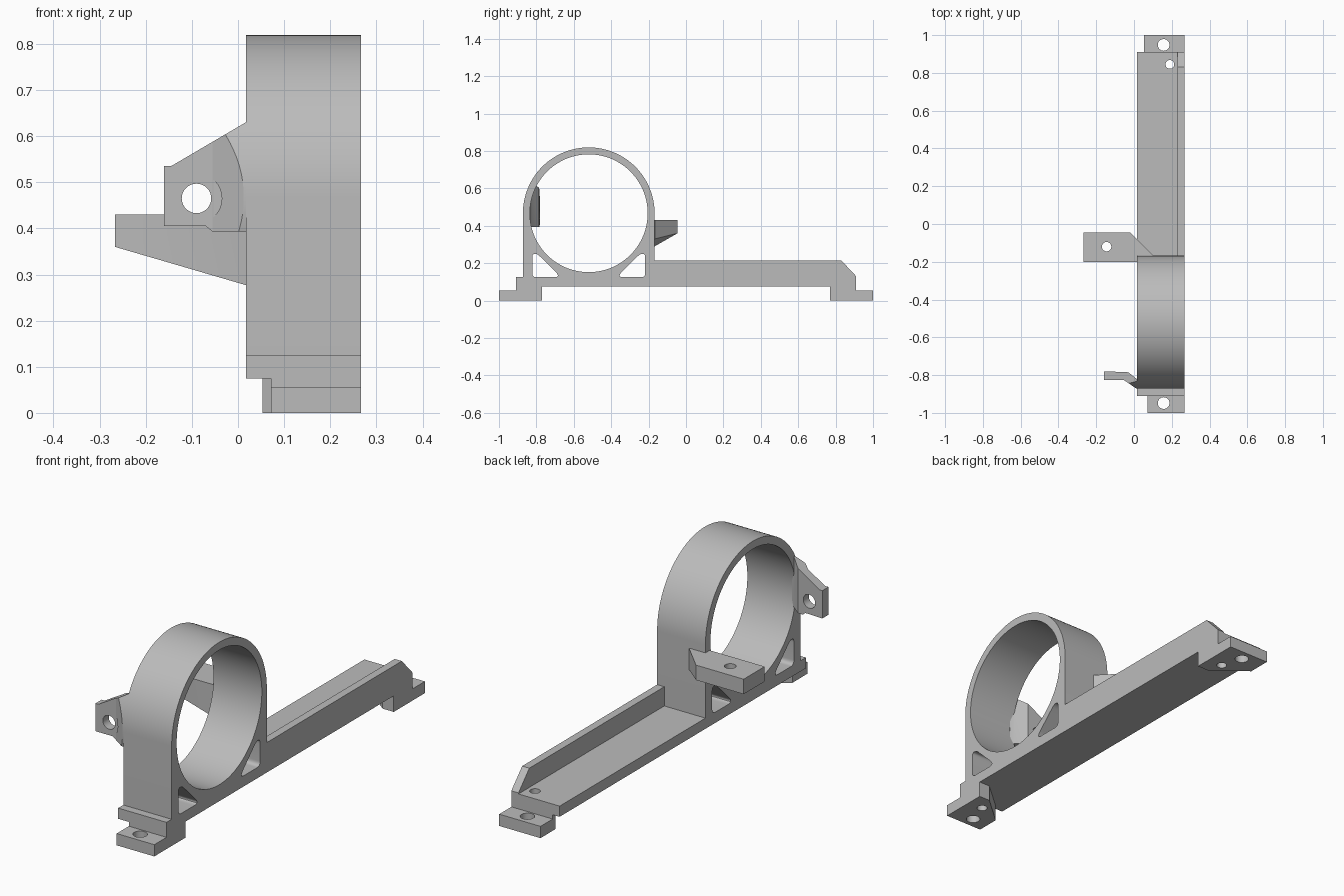
import bpy, bmesh, math
from mathutils import Vector

cube = bpy.data.objects.get("Cube")
if cube:
    bpy.data.objects.remove(cube, do_unlink=True)

grey = bpy.data.materials.new("light grey plastic")
grey.use_nodes = True
COLOUR = (0.5, 0.5, 0.5, 1)
grey.diffuse_color = COLOUR
grey.node_tree.nodes["Principled BSDF"].inputs["Base Color"].default_value = COLOUR

X0, X1 = 0.017, 0.267           # width of the main body
RY, RZ, RO, RI = -0.52, 0.467, 0.352, 0.315   # ring centre and radii


def finish(name, bm):
    bmesh.ops.recalc_face_normals(bm, faces=bm.faces[:])
    mesh = bpy.data.meshes.new(name)
    bm.to_mesh(mesh)
    bm.free()
    ob = bpy.data.objects.new(name, mesh)
    bpy.context.scene.collection.objects.link(ob)
    mesh.materials.append(grey)
    return ob


def prism(name, points, axis, lo, hi):
    """Extrude a 2D outline along an axis; the outline uses the other two axes in order."""
    def place(p, d):
        c = list(p)
        c.insert("xyz".index(axis), d)
        return c
    bm = bmesh.new()
    face = bm.faces.new([bm.verts.new(place(p, lo)) for p in points])
    ext = bmesh.ops.extrude_face_region(bm, geom=[face])
    shift = Vector(place((0, 0), hi - lo))
    bmesh.ops.translate(bm, vec=shift,
                        verts=[v for v in ext["geom"] if isinstance(v, bmesh.types.BMVert)])
    return finish(name, bm)


def arc(cx, cy, r, a0, a1, n):
    steps = [math.radians(a0 + (a1 - a0) * i / n) for i in range(n + 1)]
    return [(cx + r * math.cos(a), cy + r * math.sin(a)) for a in steps]


def rod(centre, r, axis, lo, hi, n=32):
    return prism("cutter", arc(*centre, r, 0, 360, n)[:-1], axis, lo, hi)


def rounded(points, r):
    """Round every corner of an outline."""
    out = []
    for i, p in enumerate(points):
        p = Vector(p)
        a = (Vector(points[i - 1]) - p)
        b = (Vector(points[(i + 1) % len(points)]) - p)
        a = p + a.normalized() * min(r, a.length * 0.45)
        b = p + b.normalized() * min(r, b.length * 0.45)
        for k in range(7):
            t = k / 6
            out.append(tuple(a * (1 - t) ** 2 + p * 2 * t * (1 - t) + b * t * t))
    return out


def boolean(ob, tool, operation="DIFFERENCE"):
    mod = ob.modifiers.new("cut", "BOOLEAN")
    mod.operation, mod.solver, mod.object = operation, "EXACT", tool
    deps = bpy.context.evaluated_depsgraph_get()
    mesh = bpy.data.meshes.new_from_object(ob.evaluated_get(deps))
    ob.modifiers.clear()
    ob.data = mesh
    bpy.data.objects.remove(tool, do_unlink=True)


# Base and arch in one side outline
outline = [(-0.91, 0.075), (0.91, 0.075), (0.91, 0.125), (RY + RO, 0.125)]
outline += arc(RY, RZ, RO, 0, 180, 64)
outline += [(RY - RO, 0.125), (-0.91, 0.125)]
body = prism("base_and_ring", outline, "x", X0, X1)
boolean(body, rod((RY, RZ), RI, "x", -1, 1, 128))

# Rounded triangular windows below the ring, mirrored about its centre
window = [(0.302, 0.125), (0.165, 0.125), (0.165, 0.142), (0.275, 0.25), (0.302, 0.25)]
for side in (-1, 1):
    pts = rounded([(RY + side * d, z) for d, z in window], 0.022)
    boolean(body, prism("cutter", pts, "x", -1, 1))
boolean(body, rod((0.19, 0.845), 0.023, "z", -1, 1))

# Side wall along the base, sloped at the back end
wall = prism("side_wall", [(-0.18, 0.12), (0.91, 0.12), (0.91, 0.13), (0.83, 0.215),
                           (-0.18, 0.215)], "x", 0.23, X1)

# Mounting feet: low tab outside, taller block with a cut corner under the base
feet = []
for name, s, left in (("front_foot", -1, 0.072), ("back_foot", 1, 0.053)):
    plan = [(X1, s), (left, s), (left, s * 0.89), (0.21, s * 0.77), (X1, s * 0.77)]
    foot = prism(name, plan, "z", 0, 0.076)
    step = prism("cutter", [(-1, s * 0.91), (1, s * 0.91), (1, s * 1.1), (-1, s * 1.1)],
                 "z", 0.055, 0.2)
    boolean(foot, step)
    boolean(foot, rod((0.157, s * 0.948), 0.031, "z", -1, 1))
    boolean(foot, rod((0.19, s * 0.845), 0.023, "z", -1, 1))
    feet.append(foot)

# Rear arm: flat tongue with a gusset underneath
bm = bmesh.new()
plan = [(-0.267, -0.2), (-0.267, -0.045), (-0.02, -0.045), (0.1, -0.166), (X0, -0.2)]
for x, y in plan:
    bm.verts.new((x, y, 0.43))
for p in [(-0.267, -0.2, 0.36), (-0.267, -0.045, 0.36), (-0.02, -0.045, 0.36),
          (-0.165, -0.2, 0.36), (0.045, -0.11, 0.36), (0.1, -0.166, 0.33),
          (X0, -0.2, 0.277), (X0, -0.168, 0.29)]:
    bm.verts.new(p)
hull = bmesh.ops.convex_hull(bm, input=bm.verts[:])
loose = [v for v in bm.verts if not v.link_faces]
bmesh.ops.delete(bm, geom=loose, context="VERTS")
bmesh.ops.dissolve_limit(bm, angle_limit=0.01, verts=bm.verts[:], edges=bm.edges[:])
rear_arm = finish("rear_arm", bm)
boolean(rear_arm, rod((-0.145, -0.12), 0.025, "z", -1, 1))

# Front arm: upright plate that widens into the ring, trimmed to the ring's curve
front_arm = prism("front_arm", [(-0.16, 0.405), (-0.16, 0.535), (-0.145, 0.535), (X0, 0.63),
                                (0.035, 0.63), (0.035, 0.393), (-0.055, 0.393),
                                (-0.07, 0.405)], "y", -0.95, -0.7)
plan = [(-0.2, -0.825), (-0.055, -0.825), (0.012, -0.871), (0.06, -0.871), (0.06, -0.845),
        (0.02, -0.825), (-0.03, -0.785), (-0.2, -0.778)]
boolean(front_arm, prism("cutter", plan, "z", 0, 1), "INTERSECT")
boolean(front_arm, rod((RY, RZ), RO - 0.0005, "x", -1, 1, 128), "INTERSECT")
boolean(front_arm, rod((-0.09, 0.465), 0.032, "y", -1.2, -0.6))
boolean(front_arm, rod((-0.09, 0.465), 0.055, "y", -1.2, -0.826))

# Smooth the round surfaces, keep the edges sharp
bpy.ops.object.select_all(action="DESELECT")
for ob in (body, wall, rear_arm, front_arm, *feet):
    ob.select_set(True)
bpy.context.view_layer.objects.active = body
bpy.ops.object.shade_smooth_by_angle(angle=math.radians(25))
